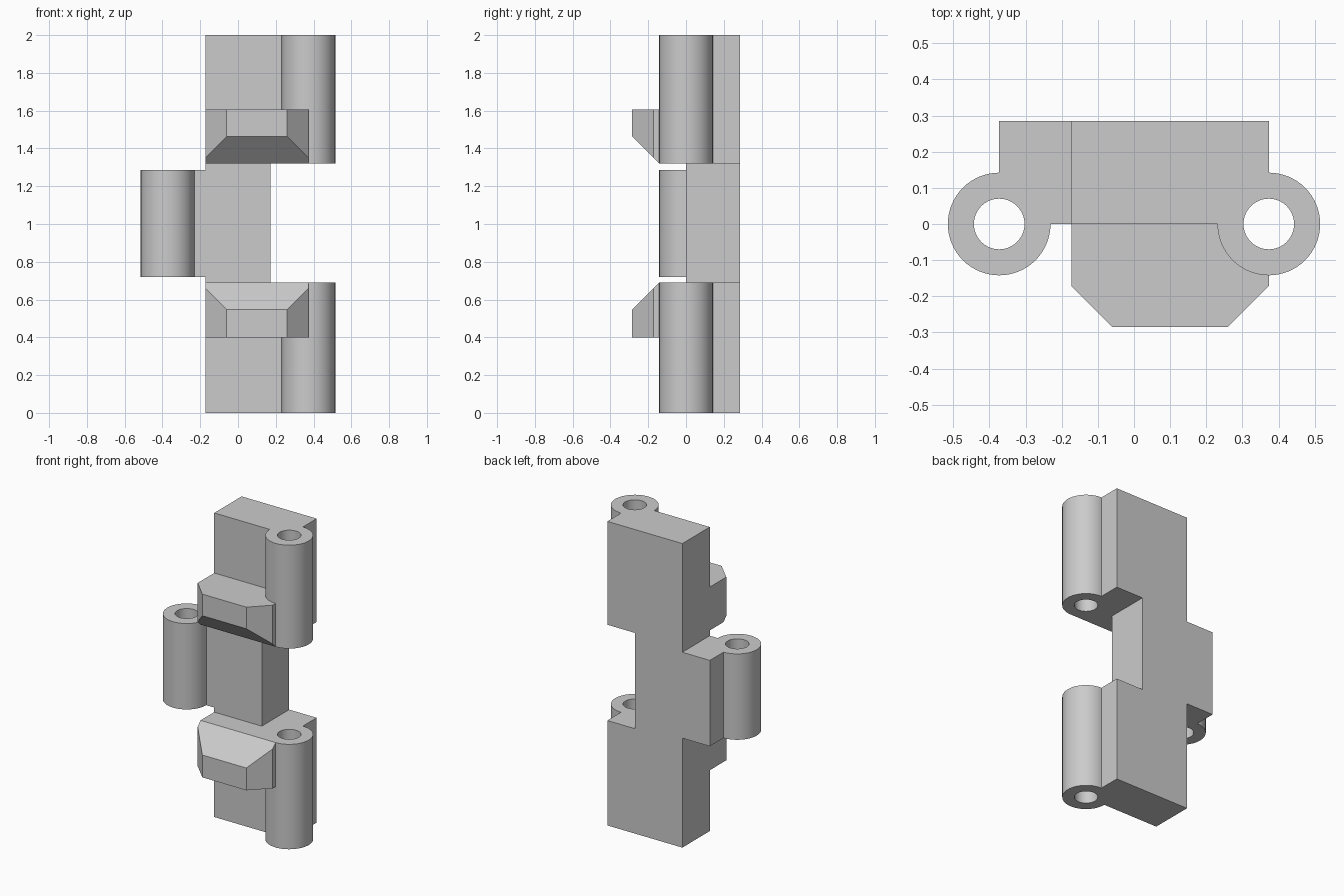
import bpy
import bmesh
from math import cos, sin, pi, radians

if "Cube" in bpy.data.objects:
    bpy.data.objects.remove(bpy.data.objects["Cube"])

PIN = 0.373      # pin axis distance from the centre
BARREL = 0.142   # outer barrel radius
BORE = 0.07      # pin hole radius
BACK = 0.285     # plate thickness and lug depth
EDGE = 0.173     # inner edge of each leaf
STEPS = 64

grey = bpy.data.materials.new("plain grey")
grey.use_nodes = True
colour = (0.6, 0.6, 0.6, 1)
grey.diffuse_color = colour
grey.node_tree.nodes["Principled BSDF"].inputs["Base Color"].default_value = colour


def arc(radius, start, end, steps):
    """Points around the pin axis, angles in radians."""
    angles = [start + (end - start) * i / steps for i in range(steps + 1)]
    return [(PIN + radius * cos(a), radius * sin(a)) for a in angles]


def prism(name, loops, bottom, top, side=1, cut=None):
    """Extrude an outline (further loops are holes) and optionally slice it by a plane."""
    bm = bmesh.new()
    edges = []
    for loop in loops:
        verts = [bm.verts.new((side * x, y, bottom)) for x, y in loop]
        edges += [bm.edges.new((v, verts[i - 1])) for i, v in enumerate(verts)]
    bmesh.ops.triangle_fill(bm, edges=edges, use_beauty=True)
    solid = bmesh.ops.extrude_face_region(bm, geom=bm.faces[:])
    for v in solid["geom"]:
        if isinstance(v, bmesh.types.BMVert):
            v.co.z = top
    bmesh.ops.recalc_face_normals(bm, faces=bm.faces)
    bmesh.ops.dissolve_limit(bm, angle_limit=0.001, verts=[], edges=bm.edges[:])
    if cut:
        point, normal = cut
        bmesh.ops.bisect_plane(bm, geom=bm.verts[:] + bm.edges[:] + bm.faces[:], dist=1e-5,
                               plane_co=point, plane_no=normal, clear_outer=True)
        bmesh.ops.holes_fill(bm, edges=[e for e in bm.edges if e.is_boundary])
        bmesh.ops.recalc_face_normals(bm, faces=bm.faces)
    mesh = bpy.data.meshes.new(name)
    bm.to_mesh(mesh)
    bm.free()
    mesh.materials.append(grey)
    obj = bpy.data.objects.new(name, mesh)
    bpy.context.collection.objects.link(obj)
    bpy.ops.object.select_all(action="DESELECT")
    obj.select_set(True)
    bpy.context.view_layer.objects.active = obj
    bpy.ops.object.shade_smooth_by_angle(angle=radians(30))
    return obj


# Leaf outline: plate merging into a round barrel, with a bore for the pin
leaf = [(-EDGE, BACK), (-EDGE, 0)] + arc(BARREL, pi, 2.5 * pi, STEPS * 3 // 4) + [(PIN, BACK)]
short_leaf = [(EDGE, BACK), (EDGE, 0)] + leaf[2:]
bore = arc(BORE, 0, 2 * pi, STEPS)[:-1]

prism("lower_leaf", [leaf, bore], 0, 0.69)
prism("upper_leaf", [leaf, bore], 1.32, 2)
prism("middle_knuckle", [short_leaf, bore], 0.72, 1.285, side=-1)

# Plain block joining the leaves
block = [(-EDGE, 0), (EDGE, 0), (EDGE, BACK), (-EDGE, BACK)]
prism("middle_plate", [block], 0.69, 1.32)

# Chamfered lugs on the front, wrapped around the barrel, sloping towards the gap
lug = [(-EDGE, 0), (-EDGE, -0.172), (-0.06, -BACK), (0.26, -BACK), (PIN, -0.172)]
lug += arc(BARREL, 1.5 * pi, pi, STEPS // 4)
prism("lower_lug", [lug], 0.4, 0.69, cut=((0, -BARREL, 0.69), (0, -1, 1)))
prism("upper_lug", [lug], 1.32, 1.605, cut=((0, -BARREL, 1.32), (0, -1, -1)))
